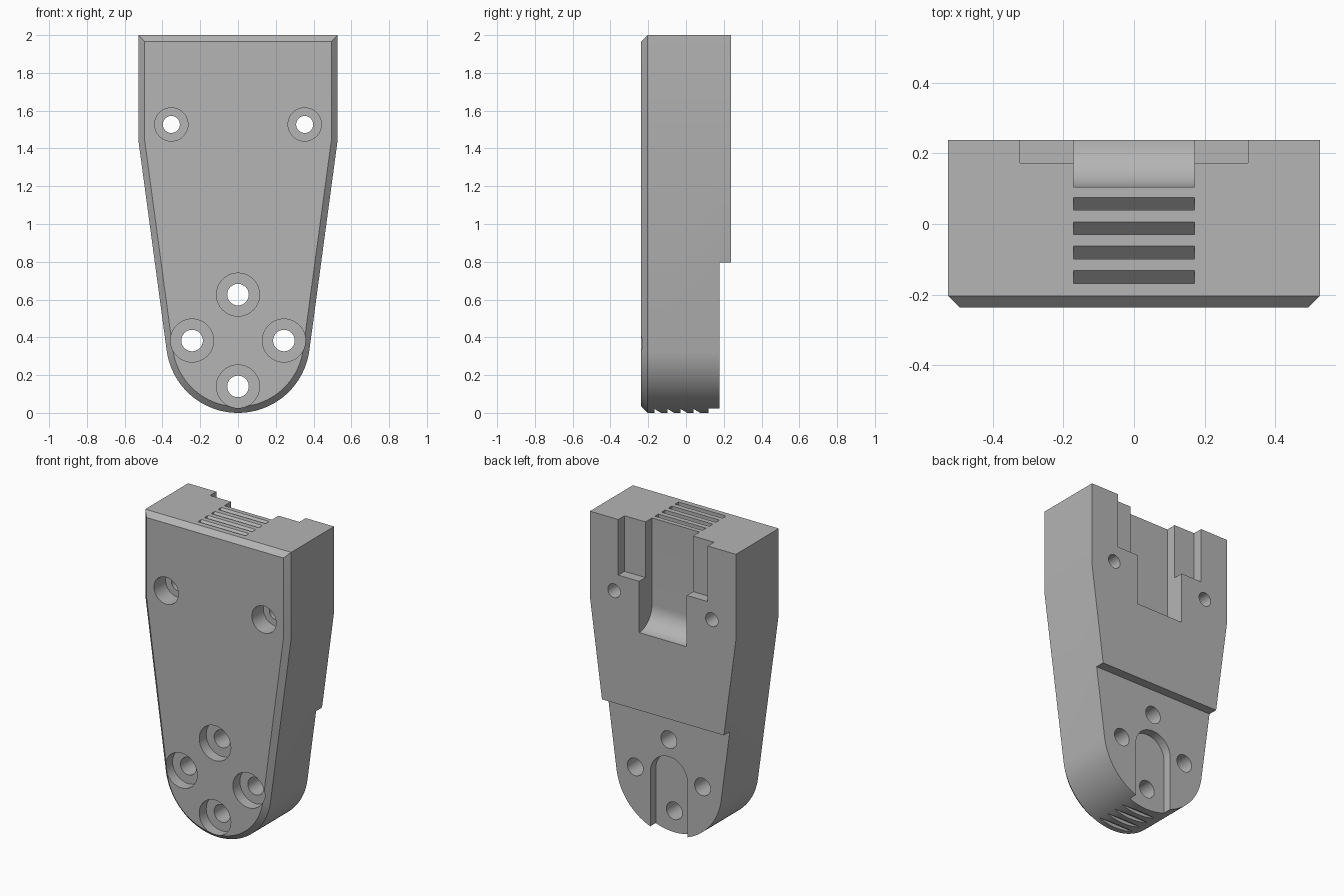
import bpy, bmesh, math
from mathutils import Vector

if "Cube" in bpy.data.objects:
    bpy.data.objects.remove(bpy.data.objects["Cube"], do_unlink=True)

FRONT, BACK, CHAMFER = -0.237, 0.238, 0.033
HALF, SHOULDER, RADIUS = 0.527, 1.44, 0.381

grey = bpy.data.materials.new("plain grey")
grey.use_nodes = True
colour = (0.46, 0.46, 0.46, 1)
grey.diffuse_color = colour
grey.node_tree.nodes["Principled BSDF"].inputs["Base Color"].default_value = colour


def arc(cx, cy, r, start, end, n):
    return [(cx + r * math.cos(start + (end - start) * i / n),
             cy + r * math.sin(start + (end - start) * i / n)) for i in range(n + 1)]


def loft(name, rings):
    """Solid through matching rings of points, capped at both ends."""
    bm = bmesh.new()
    loops = [[bm.verts.new(p) for p in ring] for ring in rings]
    n = len(loops[0])
    for a, b in zip(loops, loops[1:]):
        for i in range(n):
            j = (i + 1) % n
            bm.faces.new((a[i], a[j], b[j], b[i]))
    bm.faces.new(loops[0])
    bm.faces.new(loops[-1])
    bmesh.ops.recalc_face_normals(bm, faces=bm.faces)
    mesh = bpy.data.meshes.new(name)
    bm.to_mesh(mesh)
    bm.free()
    mesh.materials.append(grey)
    ob = bpy.data.objects.new(name, mesh)
    bpy.context.collection.objects.link(ob)
    return ob


def along_y(points, y):
    return [(x, y, z) for x, z in points]


def along_x(points, x):
    return [(x, y, z) for y, z in points]


def outline(inset):
    """Square top, tapering sides and round foot."""
    d = Vector((HALF, SHOULDER - RADIUS))
    a = math.atan2(d.y, d.x) - math.acos(RADIUS / d.length)
    w, top = HALF - inset, 2 - inset
    shoulder = SHOULDER + inset * math.tan(-a / 2)
    foot = arc(0, RADIUS, RADIUS - inset, a, -math.pi - a, 64)
    return [(-w, shoulder), (-w, top), (w, top), (w, shoulder)] + foot


# Main block with chamfered front edge
body = loft("mount_body", [along_y(outline(CHAMFER), FRONT),
                           along_y(outline(0), FRONT + CHAMFER),
                           along_y(outline(0), BACK)])
cutters = []


def cut_y(name, points, y0, y1):
    cutters.append(loft(name, [along_y(points, y0), along_y(points, y1)]))


def cut_x(name, points, half):
    cutters.append(loft(name, [along_x(points, -half), along_x(points, half)]))


def box(x, z0, z1):
    return [(-x, z0), (x, z0), (x, z1), (-x, z1)]


# Thinner lower back
cut_y("back_step_cutter", box(1, -0.5, 0.795), 0.177, 0.5)

# Wide shallow recess, then deep channel with a curved lower end
cut_y("wide_recess_cutter", box(0.323, 1.637, 2.2), 0.173, 0.5)
depth = BACK - 0.105
scoop = arc(BACK, 1.435, depth, math.pi, 1.5 * math.pi, 16)
cut_x("channel_cutter", [(0.5, 2.2), (0.105, 2.2)] + scoop + [(0.5, 1.435 - depth)], 0.172)

# Round-topped slot at the lower back
cut_y("foot_slot_cutter", [(-0.134, -0.2), (0.134, -0.2)]
      + arc(0, RADIUS, 0.134, 0, math.pi, 32), 0.12, 0.4)

# Counterbored screw holes
TAU = 2 * math.pi


def screw_hole(name, x, z, r, bore, deep):
    floor = FRONT + deep
    cutters.append(loft(name, [along_y(arc(x, z, radius, 0, TAU * 47 / 48, 47), y)
                               for radius, y in ((bore, FRONT - 0.1), (bore, floor),
                                                 (r, floor), (r, 0.5))]))


for side in (-1, 1):
    screw_hole("upper_hole_cutter", side * 0.353, 1.527, 0.045, 0.088, 0.12)
for k in range(4):
    a = k * math.pi / 2
    screw_hole("lower_hole_cutter", 0.243 * math.cos(a), 0.383 + 0.243 * math.sin(a),
               0.057, 0.114, 0.072)

# Slanted grip grooves on the top and under the foot
for k in range(4):
    y0 = -0.168 + k * 0.069
    y1 = y0 + 0.036
    cut_x("top_groove_cutter", [(y0, 2.05), (y0, 1.964), (y1, 2.0), (y1, 2.05)], 0.172)
    cut_x("foot_groove_cutter", [(y0, -0.05), (y0, 0.022), (y1, 0.0), (y1, -0.05)], 0.172)

# Apply every cut and drop the cutters
for c in cutters:
    m = body.modifiers.new(c.name, 'BOOLEAN')
    m.operation, m.solver, m.object = 'DIFFERENCE', 'EXACT', c
    c.hide_render = True
bpy.context.view_layer.update()
graph = bpy.context.evaluated_depsgraph_get()
result = bpy.data.meshes.new_from_object(body.evaluated_get(graph))
body.modifiers.clear()
body.data = result
result.materials.clear()
result.materials.append(grey)
for p in result.polygons:
    p.material_index = 0
for c in cutters:
    bpy.data.objects.remove(c, do_unlink=True)

bpy.ops.object.select_all(action='DESELECT')
body.select_set(True)
bpy.context.view_layer.objects.active = body
bpy.ops.object.shade_smooth_by_angle(angle=math.radians(20))
